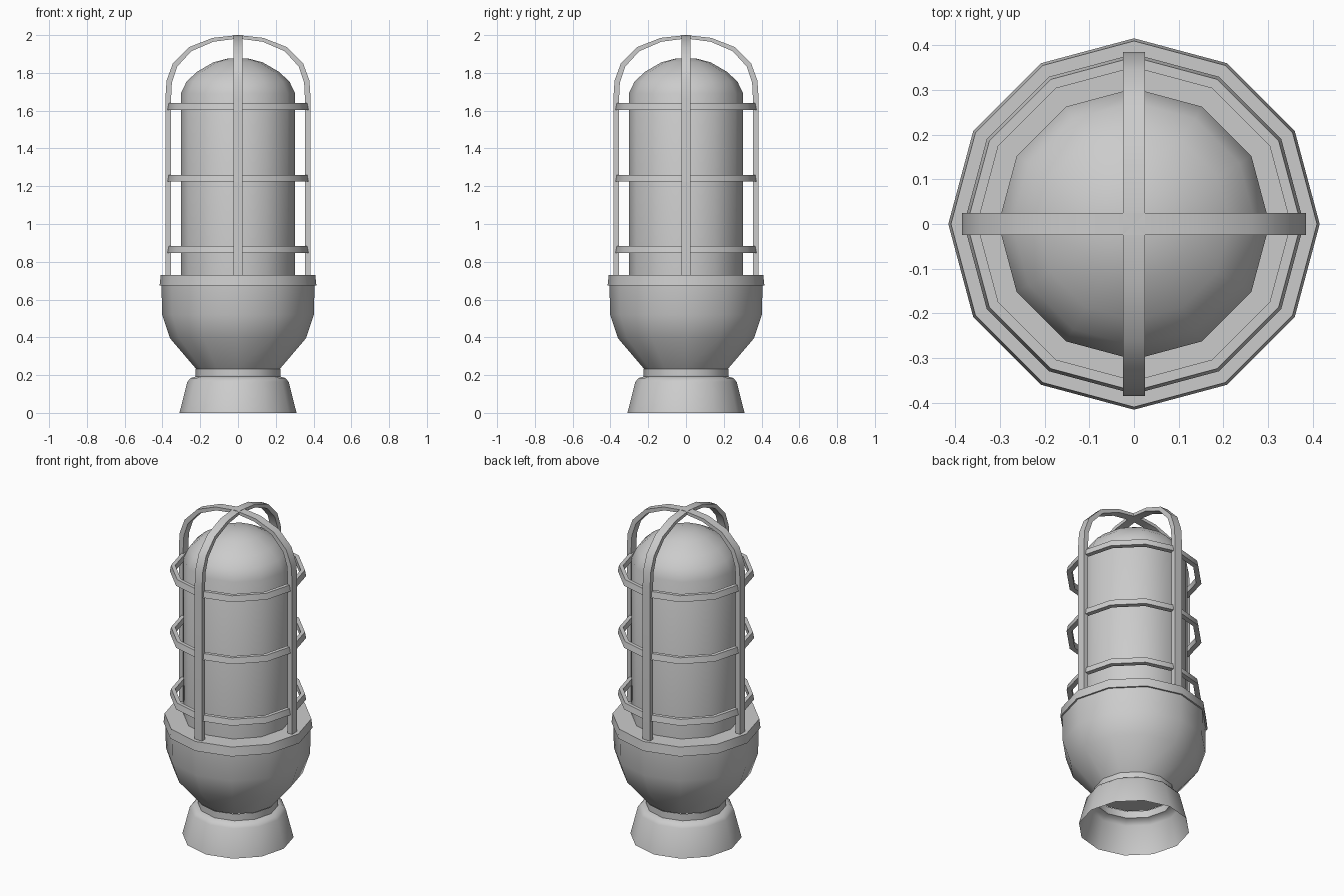
import bpy
import bmesh
from math import sin, cos, pi, radians
from mathutils import Matrix, Vector

if "Cube" in bpy.data.objects:
    bpy.data.objects.remove(bpy.data.objects["Cube"])

SIDES = 12

grey = bpy.data.materials.new("plain grey")
grey.use_nodes = True
grey.diffuse_color = (0.6, 0.6, 0.6, 1)
grey.node_tree.nodes["Principled BSDF"].inputs["Base Color"].default_value = (0.6, 0.6, 0.6, 1)


def finish(name, bm, angle):
    """Turn a bmesh into a shaded, coloured object."""
    bmesh.ops.remove_doubles(bm, verts=bm.verts, dist=0.0001)
    mesh = bpy.data.meshes.new(name)
    bm.to_mesh(mesh)
    bm.free()
    mesh.materials.append(grey)
    obj = bpy.data.objects.new(name, mesh)
    bpy.context.collection.objects.link(obj)
    bpy.ops.object.select_all(action="DESELECT")
    obj.select_set(True)
    bpy.context.view_layer.objects.active = obj
    bpy.ops.object.shade_smooth_by_angle(angle=radians(angle))
    return obj


def lathe(name, profile, closed=False, angle=40):
    """Revolve (radius, height) points, listed bottom to top on the outside."""
    bm = bmesh.new()
    rows = []
    for i in range(SIDES):
        a = 2 * pi * i / SIDES
        rows.append([bm.verts.new((r * cos(a), r * sin(a), z)) for r, z in profile])
    count = len(profile)
    for i in range(SIDES):
        here, there = rows[i], rows[(i + 1) % SIDES]
        for j in range(count if closed else count - 1):
            k = (j + 1) % count
            bm.faces.new((here[j], there[j], there[k], here[k]))
    return finish(name, bm, angle)


def arch(name, outer, inner, width, turn):
    """Flat strap following an outer and inner outline, mirrored over the top."""
    def full(half):
        return half + [(-x, z) for x, z in reversed(half[:-1])]

    bm = bmesh.new()
    rows = []
    for (xo, zo), (xi, zi) in zip(full(outer), full(inner)):
        corners = ((xo, -1, zo), (xo, 1, zo), (xi, 1, zi), (xi, -1, zi))
        rows.append([bm.verts.new((x, s * width / 2, z)) for x, s, z in corners])
    for here, there in zip(rows, rows[1:]):
        for j in range(4):
            k = (j + 1) % 4
            bm.faces.new((here[j], here[k], there[k], there[j]))
    bm.faces.new(rows[0])
    bm.faces.new(rows[-1])
    bmesh.ops.recalc_face_normals(bm, faces=bm.faces)
    bmesh.ops.rotate(bm, verts=bm.verts, cent=Vector(), matrix=Matrix.Rotation(turn, 3, "Z"))
    return finish(name, bm, 35)


# Open flared foot and the neck above it
lathe("flared_foot", [(0.31, 0), (0.268, 0.165), (0.25, 0.185), (0.224, 0.192)], angle=60)
lathe("neck", [(0.224, 0.19), (0.224, 0.233)])

# Bowl-shaped socket and its rim
lathe("socket_bowl", [(0, 0.233), (0.222, 0.233), (0.36, 0.395), (0.402, 0.52), (0.405, 0.68)])
lathe("socket_rim", [(0.29, 0.675), (0.415, 0.675), (0.409, 0.73), (0.29, 0.73)], closed=True)

# Domed lamp cover
lathe("lamp_cover", [(0.303, 0.7), (0.303, 1.69), (0.272, 1.755), (0.215, 1.807),
                     (0.13, 1.856), (0.055, 1.876), (0, 1.878)])

# Horizontal guard rings
for i, z in enumerate((0.865, 1.242, 1.622)):
    lathe(f"guard_ring_{i + 1}", [(0.35, z - 0.018), (0.38, z - 0.018),
                                  (0.373, z + 0.018), (0.35, z + 0.018)], closed=True)

# Two crossing guard arches
outer = [(0.384, 0.72), (0.384, 1.67), (0.378, 1.76), (0.345, 1.85),
         (0.26, 1.936), (0.135, 1.985), (0, 2.0)]
inner = [(0.354, 0.72), (0.354, 1.67), (0.35, 1.75), (0.322, 1.833),
         (0.247, 1.915), (0.13, 1.965), (0, 1.982)]
for i in range(2):
    arch(f"guard_arch_{i + 1}", outer, inner, 0.05, i * pi / 2)
